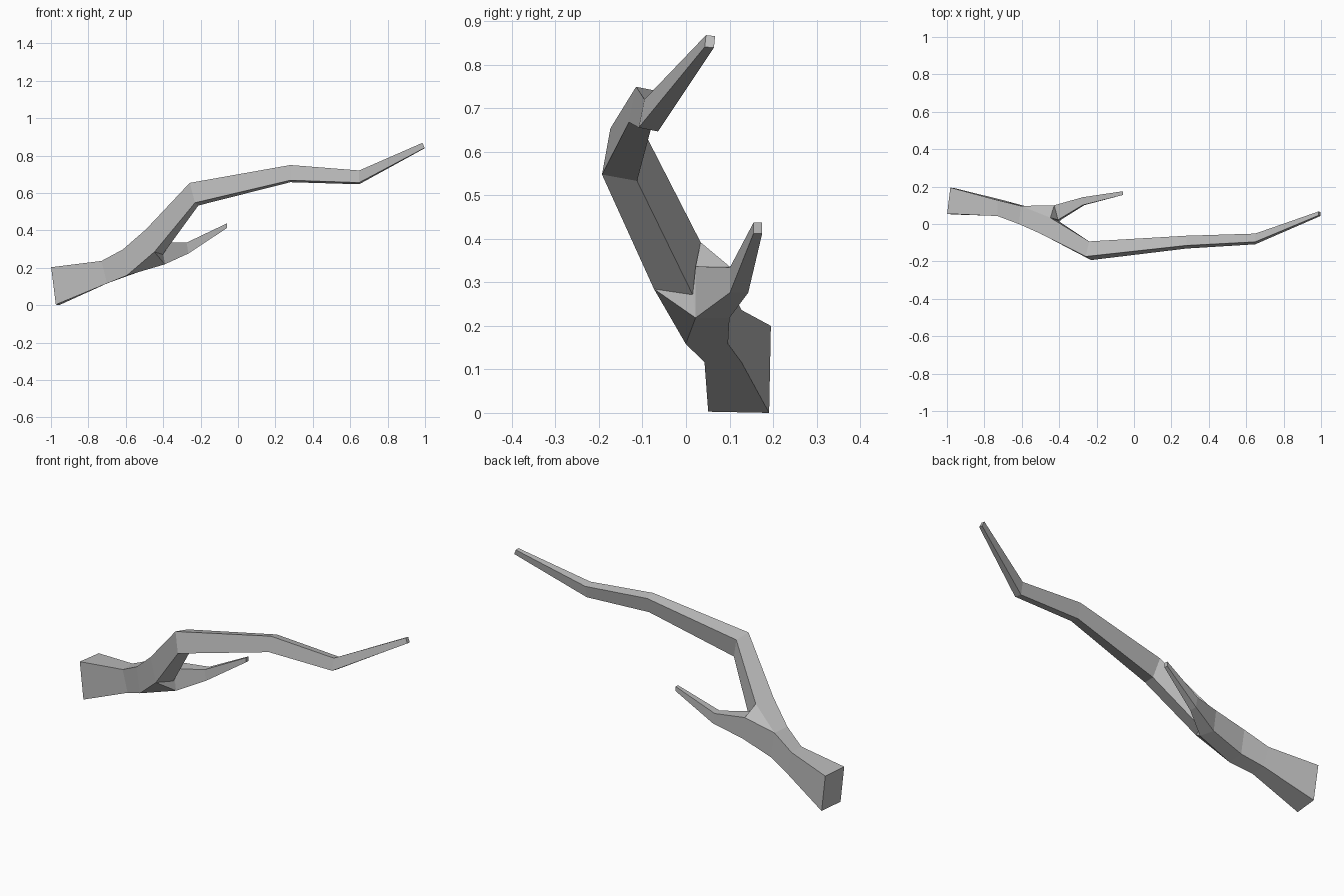
import bpy
import bmesh
from math import sin, cos
from mathutils import Vector

# Remove the default cube only
cube = bpy.data.objects.get("Cube")
if cube:
    bpy.data.objects.remove(cube, do_unlink=True)

# Single bark colour
bark = bpy.data.materials.new("grey_bark")
bark.use_nodes = True
colour = (0.5, 0.5, 0.5, 1)
bark.diffuse_color = colour
bark.node_tree.nodes["Principled BSDF"].inputs["Base Color"].default_value = colour

bm = bmesh.new()
FRONT_LOW, BACK_LOW, BACK_TOP, FRONT_TOP = range(4)


def section(centre, width, height, lean=0, roll=0, yaw=0):
    """Four-sided cross-section; lean and yaw shift its top and back along x."""
    across = Vector((yaw, width * cos(roll), -width * sin(roll))) / 2
    up = Vector((lean, height * sin(roll), height * cos(roll))) / 2
    c = Vector(centre)
    corners = (c - across - up, c + across - up, c + across + up, c - across + up)
    return [bm.verts.new(p) for p in corners]


def bridge(a, b, sides=range(4)):
    """Join matching sides of two cross-sections with flat quads."""
    for i in sides:
        j = (i + 1) % 4
        bm.faces.new((a[i], a[j], b[j], b[i]))


def limb(sections):
    """Join a chain of cross-sections and cap the far end."""
    for a, b in zip(sections, sections[1:]):
        bridge(a, b)
    bm.faces.new(sections[-1])


# Thick stem up to the fork
butt = section((-.978, .123, .1), .14, .2, lean=-.025, roll=.02, yaw=.017)
neck = section((-.715, .085, .175), .085, .12, lean=-.03)
collar = section((-.6, .048, .227), .097, .14, lean=-.02, yaw=.01)
bm.faces.new(butt)
bridge(butt, neck)
bridge(neck, collar)

# Long main branch
main = [
    section((-.447, -.02, .337), .09, .122, lean=-.045, roll=.15, yaw=.045),
    section((-.235, -.143, .592), .082, .108, lean=-.028, roll=.18, yaw=.018),
    section((.28, -.097, .702), .053, .083, roll=.2),
    section((.648, -.08, .682), .045, .066, roll=.2),
    section((.992, .055, .852), .021, .027, lean=-.012, roll=.1),
]
limb(main)

# Short side twig
twig = [
    section((-.409, .061, .276), .078, .118, lean=-.015, yaw=-.02),
    section((-.27, .122, .304), .042, .058, lean=-.01),
    section((-.06, .165, .423), .02, .025),
]
limb(twig)

# Fork: the main branch leaves front and top, the twig leaves back and bottom
m, t = main[0], twig[0]
bridge(collar, m, (BACK_TOP, FRONT_TOP))
bridge(collar, t, (FRONT_LOW, BACK_LOW))
crotch = [
    (collar[FRONT_LOW], t[FRONT_LOW], m[FRONT_LOW]),
    (collar[BACK_TOP], m[BACK_TOP], t[BACK_TOP]),
    (m[FRONT_LOW], t[FRONT_LOW], m[BACK_LOW]),
    (m[BACK_LOW], t[FRONT_LOW], t[FRONT_TOP]),
    (m[BACK_LOW], t[FRONT_TOP], m[BACK_TOP]),
    (m[BACK_TOP], t[FRONT_TOP], t[BACK_TOP]),
]
for corners in crotch:
    bm.faces.new(corners)

# Rest the branch on the ground
lowest = min(v.co.z for v in bm.verts)
bmesh.ops.translate(bm, verts=bm.verts, vec=(0, 0, -lowest))
bmesh.ops.recalc_face_normals(bm, faces=bm.faces)
mesh = bpy.data.meshes.new("forked_branch")
bm.to_mesh(mesh)
bm.free()
mesh.materials.append(bark)
branch = bpy.data.objects.new("forked_branch", mesh)
bpy.context.collection.objects.link(branch)
